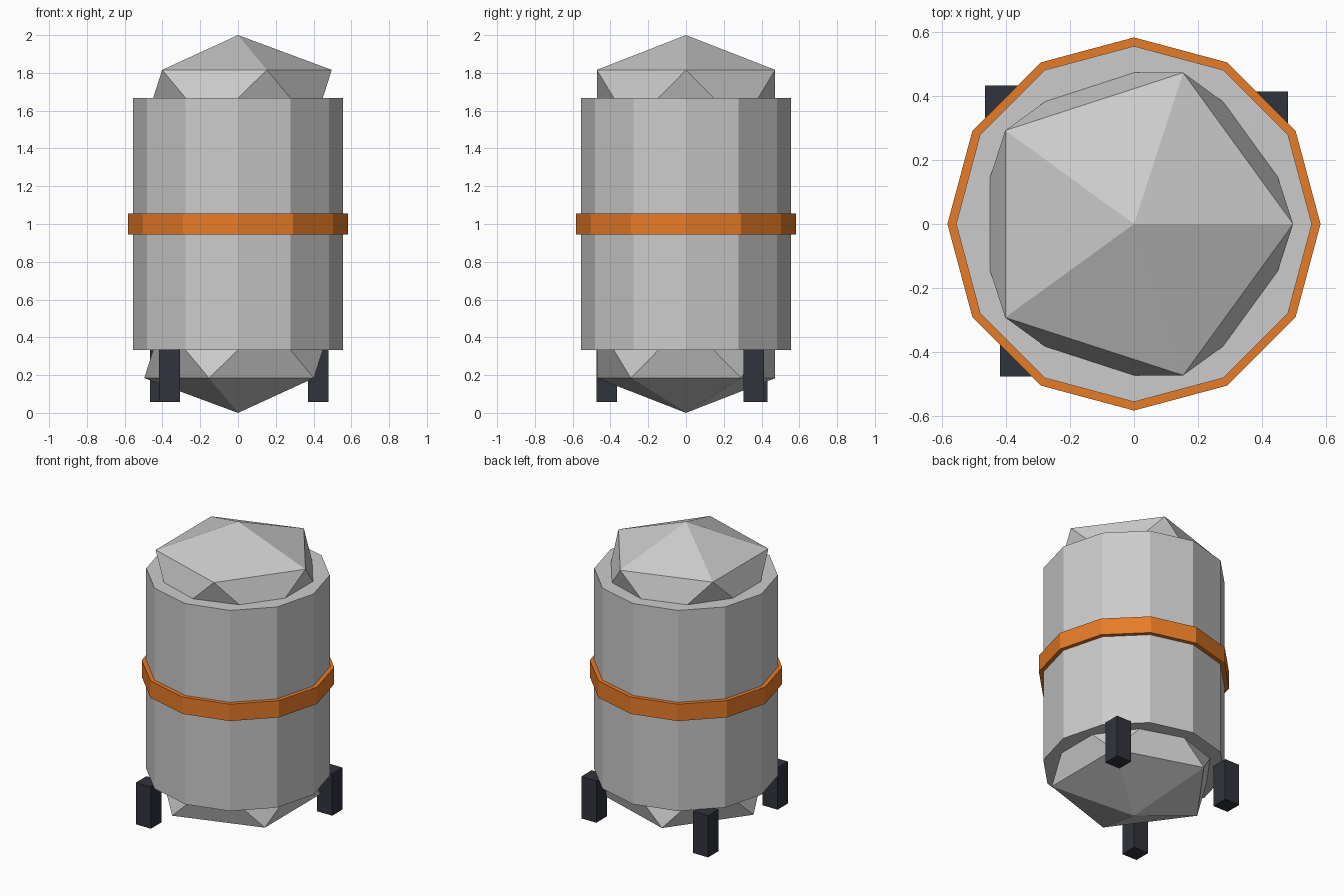
import bpy

if "Cube" in bpy.data.objects:
    bpy.data.objects.remove(bpy.data.objects["Cube"])


def paint(obj, name, color):
    mat = bpy.data.materials.get(name) or bpy.data.materials.new(name)
    mat.diffuse_color = color
    mat.use_nodes = True
    mat.node_tree.nodes["Principled BSDF"].inputs["Base Color"].default_value = mat.diffuse_color
    obj.data.materials.append(mat)


def drum(name, radius, height):
    # 12-sided cylinder centred at mid height, a corner facing +x
    bpy.ops.mesh.primitive_cylinder_add(vertices=12, radius=radius, depth=height,
                                        location=(0, 0, 1.0))
    bpy.context.object.name = name
    return bpy.context.object


def dome(name, z):
    # flattened icosahedron, half sunk into the tank end
    bpy.ops.mesh.primitive_ico_sphere_add(subdivisions=1, radius=0.555,
                                          location=(0, 0, z), scale=(1, 1, 0.6))
    bpy.context.object.name = name


def foot(name, x, y):
    bpy.ops.mesh.primitive_cube_add(size=1, location=(x, y, 0.196),
                                    scale=(0.11, 0.11, 0.278))
    bpy.context.object.name = name
    paint(bpy.context.object, "dark_metal", (0.03, 0.033, 0.045, 1))


# Tank body with domed ends
drum("tank_body", 0.555, 1.334)
dome("top_dome", 1.667)
dome("bottom_dome", 0.333)

# Orange band around the middle
band = drum("middle_band", 0.582, 0.112)
paint(band, "orange", (0.8, 0.2, 0.02, 1))

# Three unevenly placed feet
for i, (x, y) in enumerate([(-0.363, -0.42), (0.425, 0.359), (-0.41, 0.377)]):
    foot(f"foot_{i + 1}", x, y)
